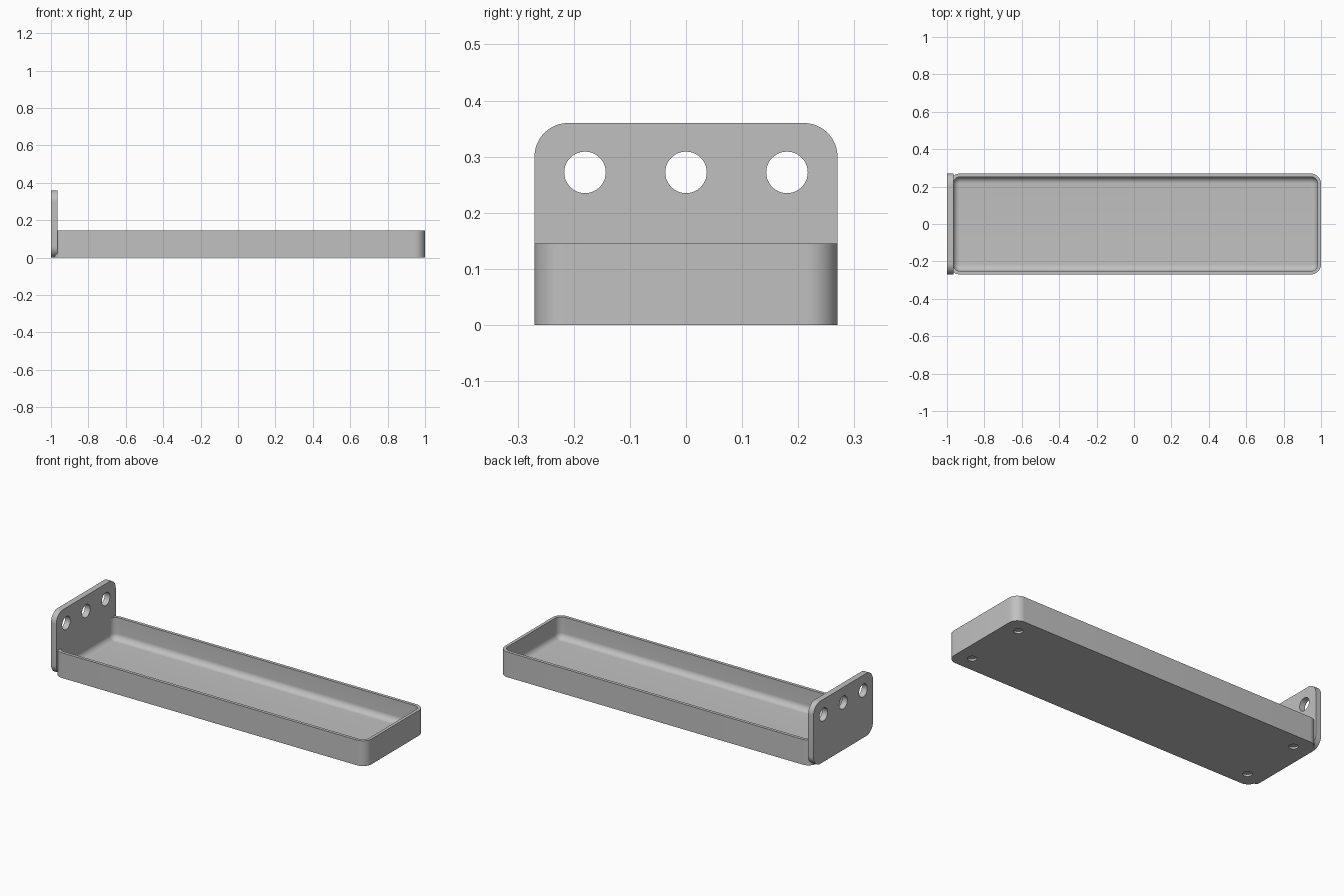
import bpy, bmesh, math
from mathutils import Matrix

cube = bpy.data.objects.get("Cube")
if cube:
    bpy.data.objects.remove(cube, do_unlink=True)

grey = bpy.data.materials.new("satin grey")
grey.use_nodes = True
COLOUR = (0.53, 0.53, 0.53, 1)
grey.diffuse_color = COLOUR
grey.node_tree.nodes["Principled BSDF"].inputs["Base Color"].default_value = COLOUR


def rounded_rect(half_u, half_v, radius, steps=12):
    """Counter-clockwise outline of a rectangle with round corners."""
    pts = []
    for corner, (su, sv) in enumerate(((1, 1), (-1, 1), (-1, -1), (1, -1))):
        for i in range(steps + 1):
            a = math.pi / 2 * (corner + i / steps)
            pts.append((su * (half_u - radius) + radius * math.cos(a),
                        sv * (half_v - radius) + radius * math.sin(a)))
    return pts


def loft(name, rings):
    """Skin a stack of matching rings and cap both ends."""
    bm = bmesh.new()
    loops = [[bm.verts.new(p) for p in ring] for ring in rings]
    for low, high in zip(loops, loops[1:]):
        for i in range(len(low)):
            j = (i + 1) % len(low)
            bm.faces.new((low[i], low[j], high[j], high[i]))
    bm.faces.new(loops[0][::-1])
    bm.faces.new(loops[-1])
    bmesh.ops.recalc_face_normals(bm, faces=bm.faces)
    mesh = bpy.data.meshes.new(name)
    bm.to_mesh(mesh)
    bm.free()
    mesh.materials.append(grey)
    obj = bpy.data.objects.new(name, mesh)
    bpy.context.collection.objects.link(obj)
    return obj


def drill(obj, centres, radius, depth, axis):
    """Cut round holes along an axis, then drop the cutter."""
    bm = bmesh.new()
    turn = Matrix.Rotation(math.pi / 2, 4, "Y") if axis == "X" else Matrix()
    for c in centres:
        bmesh.ops.create_cone(bm, cap_ends=True, segments=40, radius1=radius,
                              radius2=radius, depth=depth,
                              matrix=Matrix.Translation(c) @ turn)
    mesh = bpy.data.meshes.new("hole_cutter")
    bm.to_mesh(mesh)
    bm.free()
    mesh.materials.append(grey)
    cutter = bpy.data.objects.new("hole_cutter", mesh)
    cutter.hide_render = True
    bpy.context.collection.objects.link(cutter)
    mod = obj.modifiers.new("holes", "BOOLEAN")
    mod.operation, mod.solver, mod.object = "DIFFERENCE", "EXACT", cutter
    bpy.context.view_layer.objects.active = obj
    bpy.ops.object.modifier_apply(modifier=mod.name)
    bpy.data.objects.remove(cutter, do_unlink=True)


# Tray: straight outer wall, thin rim, filleted inner floor
X0, X1, HALF_Y, HEIGHT = -0.985, 1.0, 0.27, 0.145
WALL, FLOOR, CORNER, FILLET = 0.018, 0.02, 0.055, 0.034
mid, half_x = (X0 + X1) / 2, (X1 - X0) / 2


def tray_ring(inset, z):
    outline = rounded_rect(half_x - inset, HALF_Y - inset, CORNER - inset)
    return [(mid + u, v, z) for u, v in outline]


rings = [tray_ring(0, 0), tray_ring(0, HEIGHT), tray_ring(WALL, HEIGHT)]
for i in range(11):
    a = math.pi / 2 * i / 10
    rings.append(tray_ring(WALL + FILLET * (1 - math.cos(a)),
                           FLOOR + FILLET * (1 - math.sin(a))))
tray = loft("tray", rings)

# Shallow round recesses under the four corners
feet = [(mid + sx * (half_x - 0.09), sy * 0.18, 0) for sx in (-1, 1) for sy in (-1, 1)]
drill(tray, feet, 0.024, 0.022, "Z")

# Upright mounting plate with three through holes
PLATE_H = 0.36
outline = rounded_rect(HALF_Y, PLATE_H / 2, 0.06)
plate = loft("mounting_plate",
             [[(x, u, v + PLATE_H / 2) for u, v in outline] for x in (-1, -0.966)])
drill(plate, [(-0.98, y, 0.272) for y in (-0.18, 0, 0.18)], 0.037, 0.2, "X")

# Smooth curves, sharp edges
for obj in (tray, plate):
    bpy.ops.object.select_all(action="DESELECT")
    obj.select_set(True)
    bpy.context.view_layer.objects.active = obj
    bpy.ops.object.shade_smooth_by_angle(angle=math.radians(35))
